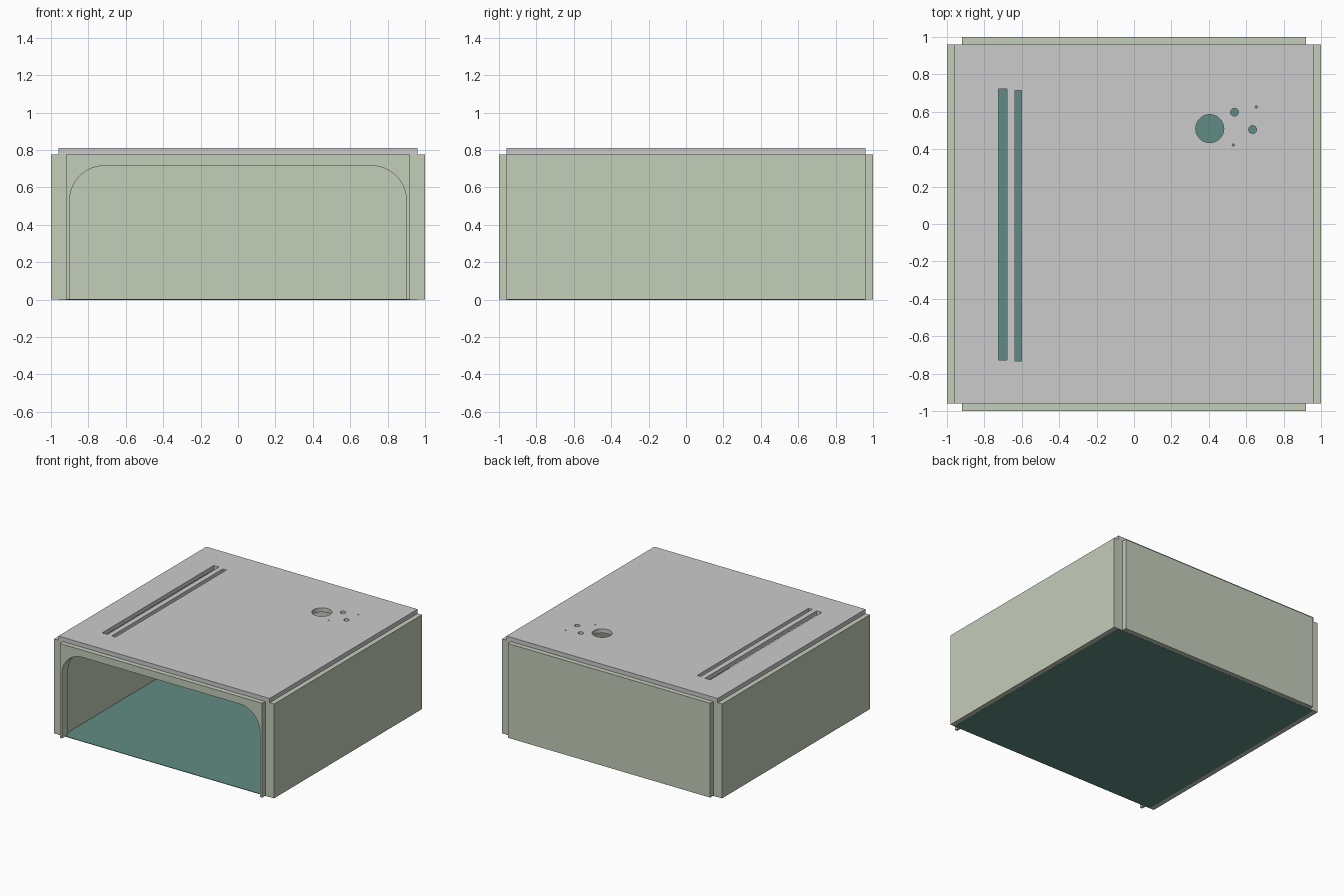
import bpy
from math import sin, cos, pi, radians
from mathutils import Matrix

if "Cube" in bpy.data.objects:
    bpy.data.objects.remove(bpy.data.objects["Cube"])


def material(name, rgb):
    m = bpy.data.materials.new(name)
    m.diffuse_color = (*rgb, 1)
    m.use_nodes = True
    m.node_tree.nodes["Principled BSDF"].inputs["Base Color"].default_value = m.diffuse_color
    return m


GREEN = material("pale_green", (0.55, 0.61, 0.49))
TEAL = material("teal", (0.12, 0.26, 0.23))


def rect(x0, x1, y0, y1):
    return [(x0, y0), (x1, y0), (x1, y1), (x0, y1)]


def circle(cx, cy, r, n):
    return [(cx + r * cos(2 * pi * i / n), cy + r * sin(2 * pi * i / n)) for i in range(n)]


def plate(name, loops, thickness, matrix, mat=None):
    """Flat sheet: first loop is the outline, the others are holes."""
    cu = bpy.data.curves.new(name, 'CURVE')
    cu.dimensions = '2D'
    cu.fill_mode = 'BOTH'
    cu.extrude = thickness / 2
    for pts in loops:
        s = cu.splines.new('POLY')
        s.points.add(len(pts) - 1)
        for p, (x, y) in zip(s.points, pts):
            p.co = (x, y, 0, 1)
        s.use_cyclic_u = True
    ob = bpy.data.objects.new(name, cu)
    bpy.context.collection.objects.link(ob)
    ob.matrix_world = matrix
    bpy.ops.object.select_all(action='DESELECT')
    ob.select_set(True)
    bpy.context.view_layer.objects.active = ob
    bpy.ops.object.convert(target='MESH')
    ob = bpy.context.object
    if mat:
        ob.data.materials.append(mat)
    bpy.ops.object.shade_smooth_by_angle(angle=radians(30))
    return ob


T = 0.08      # wall thickness
H = 0.775     # wall height
W = 0.92      # half width of front and back walls
L = 0.96      # half length of side walls, lid and floor

upright = Matrix.Rotation(pi / 2, 4, 'X')
sideways = Matrix.Rotation(pi / 2, 4, 'Z') @ upright

# front wall: arch with rounded upper corners, open at the bottom
ox, oz, r, n = 0.90, 0.715, 0.185, 16
arc = [(ox - r + r * cos(i * pi / 2 / n), oz - r + r * sin(i * pi / 2 / n)) for i in range(n + 1)]
opening = [(ox, 0)] + arc + [(-x, z) for x, z in reversed(arc)] + [(-ox, 0)]
plate("front_wall", [[(-W, 0), (-W, H), (W, H), (W, 0)] + opening], T,
      Matrix.Translation((0, -1 + T / 2, 0)) @ upright, GREEN)

# back wall
plate("back_wall", [rect(-W, W, 0, H)], T,
      Matrix.Translation((0, 1 - T / 2, 0)) @ upright, GREEN)

# side walls
for name, s in (("left_wall", -1), ("right_wall", 1)):
    plate(name, [rect(-L, L, 0, H)], T,
          Matrix.Translation((s * (1 - T / 2), 0, 0)) @ sideways, GREEN)

# lid with two slots and a group of round holes
holes = [rect(-0.725, -0.678, -0.728, 0.722), rect(-0.635, -0.602, -0.732, 0.713),
         circle(0.405, 0.51, 0.075, 48), circle(0.537, 0.598, 0.021, 24),
         circle(0.634, 0.505, 0.021, 24), circle(0.654, 0.625, 0.006, 12),
         circle(0.531, 0.422, 0.006, 12)]
plate("lid", [rect(-L, L, -L, L)] + holes, 0.81 - H, Matrix.Translation((0, 0, (0.81 + H) / 2)))

# thin floor sheet
plate("floor", [rect(-L, L, -L, L)], 0.004, Matrix.Translation((0, 0, 0.001)), TEAL)
